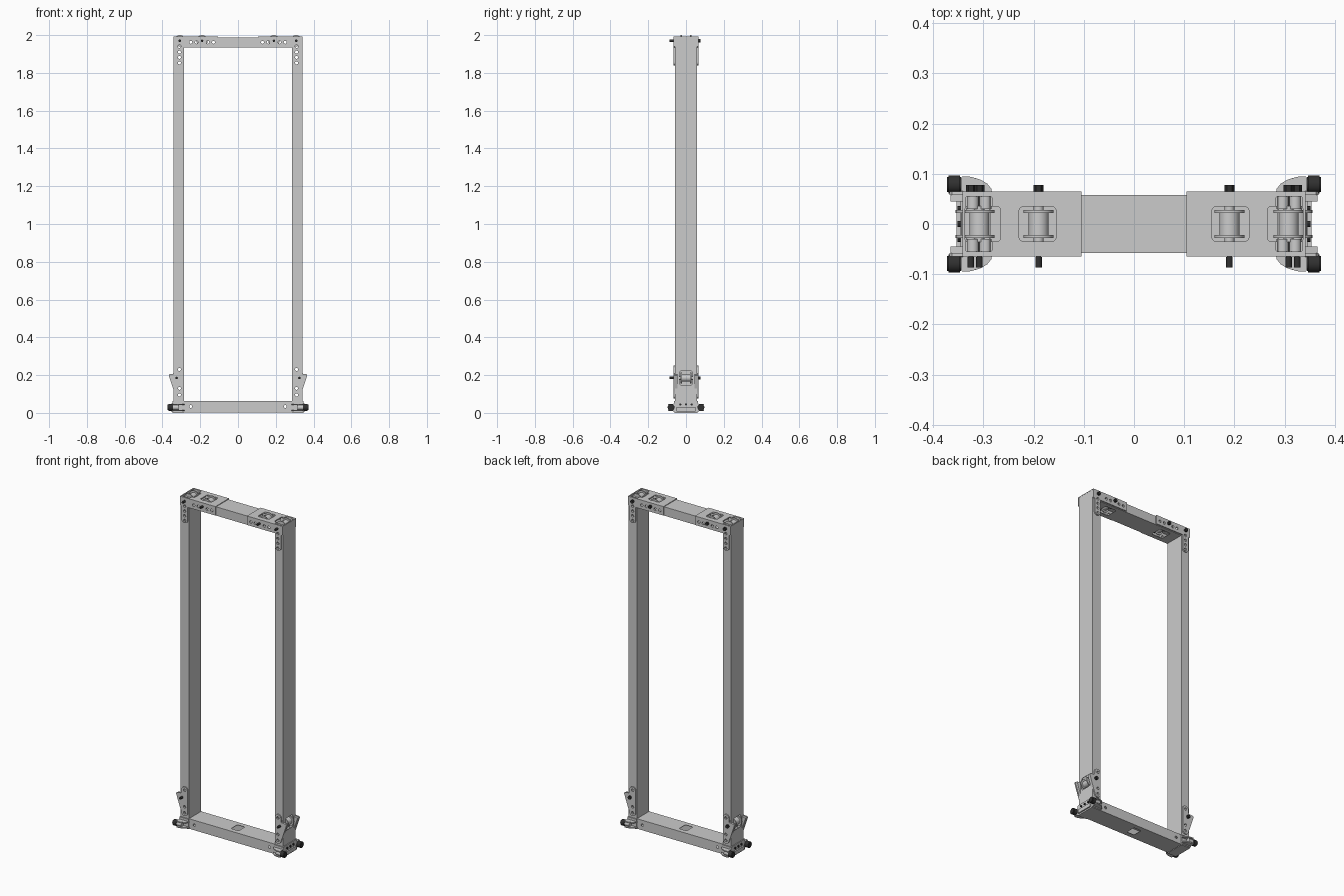
import bpy, bmesh
from math import pi, cos, sin
from mathutils import Vector

if "Cube" in bpy.data.objects:
    bpy.data.objects.remove(bpy.data.objects["Cube"])

dark = bpy.data.materials.new("dark")
dark.diffuse_color = (0.03, 0.03, 0.03, 1)
dark.use_nodes = True
dark.node_tree.nodes["Principled BSDF"].inputs["Base Color"].default_value = dark.diffuse_color


def rect(a0, a1, b0, b1):
    return [(a0, b0), (a1, b0), (a1, b1), (a0, b1)]


def arc(cx, cy, r, t0=0.0, t1=360.0, n=24):
    full = t1 - t0 >= 360
    return [(cx + r * cos((t0 + (t1 - t0) * i / n) * pi / 180),
             cy + r * sin((t0 + (t1 - t0) * i / n) * pi / 180))
            for i in range(n if full else n + 1)]


def rrect(a0, a1, b0, b1, r):
    return (arc(a1 - r, b0 + r, r, -90, 0, 5) + arc(a1 - r, b1 - r, r, 0, 90, 5)
            + arc(a0 + r, b1 - r, r, 90, 180, 5) + arc(a0 + r, b0 + r, r, 180, 270, 5))


def mesh_from(name, shapes):
    """Each shape is (profile, axis, start, end): a profile extruded along an axis."""
    bm = bmesh.new()
    for pts, axis, lo, hi in shapes:
        def place(p, t):
            return Vector({'x': (t, p[0], p[1]), 'y': (p[0], t, p[1]), 'z': (p[0], p[1], t)}[axis])
        a = [bm.verts.new(place(p, lo)) for p in pts]
        b = [bm.verts.new(place(p, hi)) for p in pts]
        bm.faces.new(a)
        bm.faces.new(b[::-1])
        n = len(pts)
        for i in range(n):
            j = (i + 1) % n
            bm.faces.new((a[i], b[i], b[j], a[j]))
    bmesh.ops.recalc_face_normals(bm, faces=bm.faces[:])
    me = bpy.data.meshes.new(name)
    bm.to_mesh(me)
    bm.free()
    ob = bpy.data.objects.new(name, me)
    bpy.context.collection.objects.link(ob)
    return ob


def part(name, shapes, cuts=(), mirror="X", mat=None):
    ob = mesh_from(name, shapes)
    bpy.ops.object.select_all(action='DESELECT')
    ob.select_set(True)
    bpy.context.view_layer.objects.active = ob
    if cuts:
        cutter = mesh_from("cutter", cuts)
        cutter.hide_render = True
        mod = ob.modifiers.new("cut", 'BOOLEAN')
        mod.operation, mod.object, mod.solver = 'DIFFERENCE', cutter, 'EXACT'
        mod.use_self = True
        bpy.ops.object.modifier_apply(modifier="cut")
        bpy.data.objects.remove(cutter)
    bpy.ops.object.shade_smooth_by_angle(angle=pi / 6)
    if mirror:
        mod = ob.modifiers.new("mirror", 'MIRROR')
        mod.use_axis = ["X" in mirror, "Y" in mirror, False]
        mod.use_mirror_merge = False
    if mat:
        ob.data.materials.append(mat)
    return ob


def hole(x, z, r=0.008):
    return (arc(x, z, r, n=16), 'y', -0.2, 0.2)


XI, XO, D, W = 0.286, 0.341, 0.058, 0.003      # post inner / outer x, half depth, wall
top_holes = [hole(x, 1.962) for x in (0.13, 0.16, 0.22, 0.25)]
leg_holes = [hole(0.31, z) for z in (1.94, 1.91, 1.882, 1.853)]
low_holes = [hole(0.31, z) for z in (0.23, 0.13, 0.095)]
mouth = [(rrect(0.266, 0.337, -0.035, 0.035, 0.008), 'z', 1.98, 2.05),
         (rrect(0.283, 0.335, -0.055, 0.055, 0.004), 'z', 1.979, 2.06)]
roller_slot = rrect(0.155, 0.229, -0.035, 0.035, 0.01)

# Hollow posts
part("post", [(rect(XI, XO, -D, D), 'z', 0.002, 1.988)],
     [(rect(XI + W, XO - W, -D + W, D - W), 'z', 0.005, 1.985),
      (rrect(-0.034, 0.034, 0.148, 0.222, 0.01), 'x', 0.32, 0.4)]
     + leg_holes + low_holes + mouth)

# Hollow beams
top_cuts = [(rect(-0.4, 0.4, -D + W, D - W), 'z', 1.938, 1.985)]
low_cuts = [(rect(-0.4, 0.4, -D + W, D - W), 'z', 0.006, 0.06),
            (rrect(-0.025, 0.025, -0.03, 0.03, 0.008), 'z', -0.1, 0.2)]
for s in (-1, 1):
    for x in (0.13, 0.16, 0.22, 0.25):
        top_cuts.append(hole(s * x, 1.962))
    top_cuts.append(([(s * x, y) for x, y in roller_slot], 'z', 1.9, 2.05))
    top_cuts.append((rect(min(s * .266, s * .3), max(s * .266, s * .3), -0.035, 0.035), 'z', 1.98, 2.05))
    low_cuts.append(hole(s * 0.25, 0.034))
part("top_beam", [(rect(-XI, XI, -D, D), 'z', 1.935, 1.988)], top_cuts, mirror="")
part("bottom_beam", [(rect(-XI, XI, -D, D), 'z', 0.003, 0.063)], low_cuts, mirror="")

# Corner bracket: L-shaped side plates and a cap with roller openings
ell = ([(0.105, 1.938), (0.291, 1.938)] + arc(0.311, 1.858, 0.02, 180, 360, 12)
       + [(0.331, 1.935), (0.342, 1.94), (0.342, 1.99), (0.105, 1.99)])
part("corner_bracket_side", [(ell, 'y', D, 0.065)], top_holes + leg_holes, mirror="XY")
part("corner_bracket_cap", [(rect(0.105, 0.342, -0.065, 0.065), 'z', 1.988, 1.992)],
     mouth + [(roller_slot, 'z', 1.9, 2.05)])

# Winged plates at the foot of each post
wing = ([(0.291, 0.1)] + arc(0.311, 0.095, 0.02, 180, 360, 10)
        + [(0.341, 0.12), (0.367, 0.198), (0.362, 0.205), (0.333, 0.208)]
        + arc(0.311, 0.23, 0.02, 0, 180, 12))
part("wing_plate", [(wing, 'y', D, 0.065)], low_holes, mirror="XY")
part("wing_lip", [([(0.341, 0.13), (0.365, 0.2), (0.341, 0.204)], 'y', 0.045, D)], mirror="XY")

# Flanged rollers with their cross bolts
for name, x, z in (("inner_roller", 0.19, 1.97), ("corner_roller", 0.308, 1.97),
                   ("lower_roller", 0.325, 0.185)):
    part(name, [(arc(x, z, 0.02, n=32), 'y', -0.022, 0.022)]
         + [(arc(x, z, 0.03, n=32), 'y', y - 0.003, y + 0.003) for y in (-0.025, 0.025)]
         + [(arc(x, z, 0.01), 'y', -0.036, 0.036)])
    part(name + "_bolt", [(arc(x, z, 0.005, n=16), 'y', -0.08, 0.07),
                          (arc(x, z, 0.0065, n=16), 'y', -0.087, -0.066),
                          (arc(x, z, 0.010, n=6), 'y', 0.065, 0.078)], mat=dark)

# Paired sleeves beside the corner rollers
part("corner_sleeve", [(arc(x, 1.972, 0.012), 'y', 0.03, 0.055) for x in (0.296, 0.321)],
     mirror="XY")

# Foot arms, hubs and black wheels
lobe = [(0.282, D), (0.284, 0.07), (0.292, 0.08), (0.305, 0.088), (0.325, 0.094),
        (0.342, 0.095), (0.345, 0.09), (0.345, D)]
part("foot_arm", [(lobe, 'z', 0.010, 0.016), (lobe, 'z', 0.042, 0.048),
                  (rect(0.285, 0.345, D, 0.064), 'z', 0.004, 0.062),
                  (arc(0.079, 0.029, 0.013), 'x', 0.315, 0.347)], mirror="XY")
part("foot_end_plate", [([(-0.066, 0.004), (0.066, 0.004), (0.066, 0.048), (0.056, 0.063),
                          (-0.056, 0.063), (-0.066, 0.048)], 'x', XO, 0.346),
                        (rect(-0.05, 0.05, 0.008, 0.03), 'x', 0.346, 0.354),
                        (rect(-0.06, 0.06, 0.0, 0.005), 'x', 0.287, 0.346)])
part("foot_bolt", [(arc(y, 0.045, 0.006, n=12), 'x', 0.344, 0.352) for y in (-0.03, 0, 0.03)],
     mat=dark)
part("wheel", [(arc(0.079, 0.029, 0.018, n=32), 'x', 0.347, 0.369),
               (arc(0.079, 0.029, 0.015, n=32), 'x', 0.345, 0.372)], mirror="XY", mat=dark)
